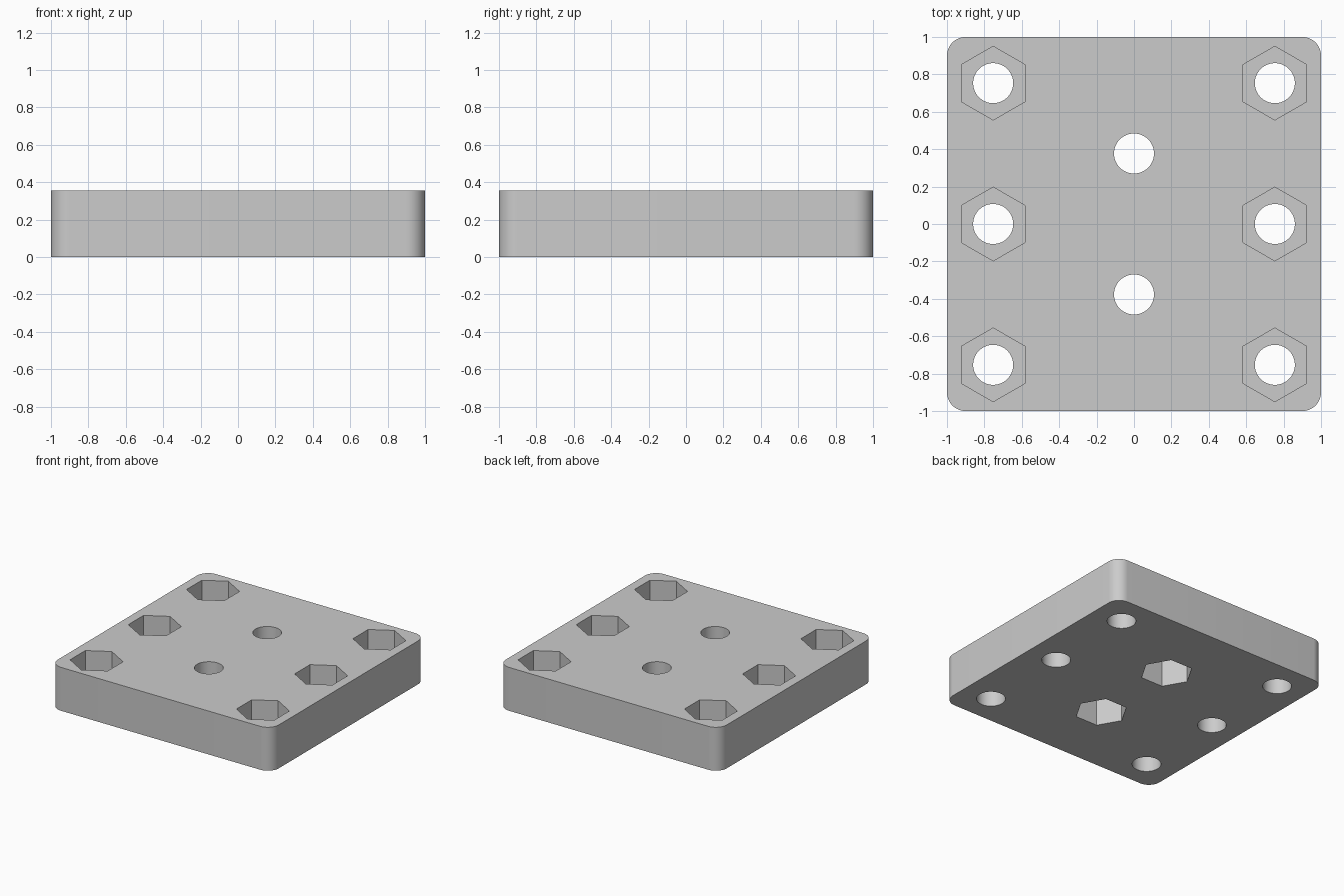
import bpy, bmesh, math
from mathutils import Vector

THICK = 0.355
POCKET = 0.22       # depth of the nut pockets
BORE_R = 0.107
NUT_R = 0.197       # corner radius of the hexagons

if "Cube" in bpy.data.objects:
    bpy.data.objects.remove(bpy.data.objects["Cube"])

grey = bpy.data.materials.new("plain grey")
grey.use_nodes = True
colour = (0.6, 0.6, 0.6, 1)
grey.diffuse_color = colour
grey.node_tree.nodes["Principled BSDF"].inputs["Base Color"].default_value = colour


def add_prism(bm, x, y, radius, sides, low, high, turn=0.0):
    """Upright prism whose first corner points along the turn angle."""
    ring = []
    for i in range(sides):
        a = turn + math.tau * i / sides
        ring.append(bm.verts.new((x + radius * math.cos(a), y + radius * math.sin(a), low)))
    base = bm.faces.new(ring)
    top = bmesh.ops.extrude_face_region(bm, geom=[base])["geom"]
    bmesh.ops.translate(bm, vec=Vector((0, 0, high - low)),
                        verts=[v for v in top if isinstance(v, bmesh.types.BMVert)])


def make_object(name, bm):
    bmesh.ops.recalc_face_normals(bm, faces=bm.faces[:])
    mesh = bpy.data.meshes.new(name)
    bm.to_mesh(mesh)
    bm.free()
    mesh.materials.append(grey)
    obj = bpy.data.objects.new(name, mesh)
    bpy.context.collection.objects.link(obj)
    return obj


# Plate with rounded upright corners
bm = bmesh.new()
bmesh.ops.create_cube(bm, size=1)
bmesh.ops.scale(bm, vec=(2, 2, THICK), verts=bm.verts)
bmesh.ops.translate(bm, vec=(0, 0, THICK / 2), verts=bm.verts)
upright = [e for e in bm.edges if abs(e.verts[0].co.z - e.verts[1].co.z) > 0.1]
bmesh.ops.bevel(bm, geom=upright, offset=0.1, segments=12, profile=0.5, affect='EDGES')
plate = make_object("mounting_plate", bm)

side_holes = [(x, y) for x in (-0.753, 0.753) for y in (-0.753, 0, 0.753)]
middle_holes = [(0, -0.377), (0, 0.377)]

# Round bores right through
bores = bmesh.new()
for x, y in side_holes + middle_holes:
    add_prism(bores, x, y, BORE_R, 64, -0.1, THICK + 0.1)

# Hexagonal pockets: outer ones open upward, middle ones open downward
pockets = bmesh.new()
for x, y in side_holes:
    add_prism(pockets, x, y, NUT_R, 6, THICK - POCKET, THICK + 0.1, math.pi / 2)
for x, y in middle_holes:
    add_prism(pockets, x, y, NUT_R, 6, -0.1, POCKET)

# Cut the plate, then discard the cutters
bpy.context.view_layer.objects.active = plate
plate.select_set(True)
for name, shape in (("bore_cutter", bores), ("pocket_cutter", pockets)):
    cutter = make_object(name, shape)
    cutter.hide_render = True
    cut = plate.modifiers.new(name, 'BOOLEAN')
    cut.operation = 'DIFFERENCE'
    cut.solver = 'EXACT'
    cut.object = cutter
    bpy.ops.object.modifier_apply(modifier=cut.name)
    bpy.data.objects.remove(cutter)

bpy.ops.object.shade_smooth_by_angle(angle=math.radians(30))
